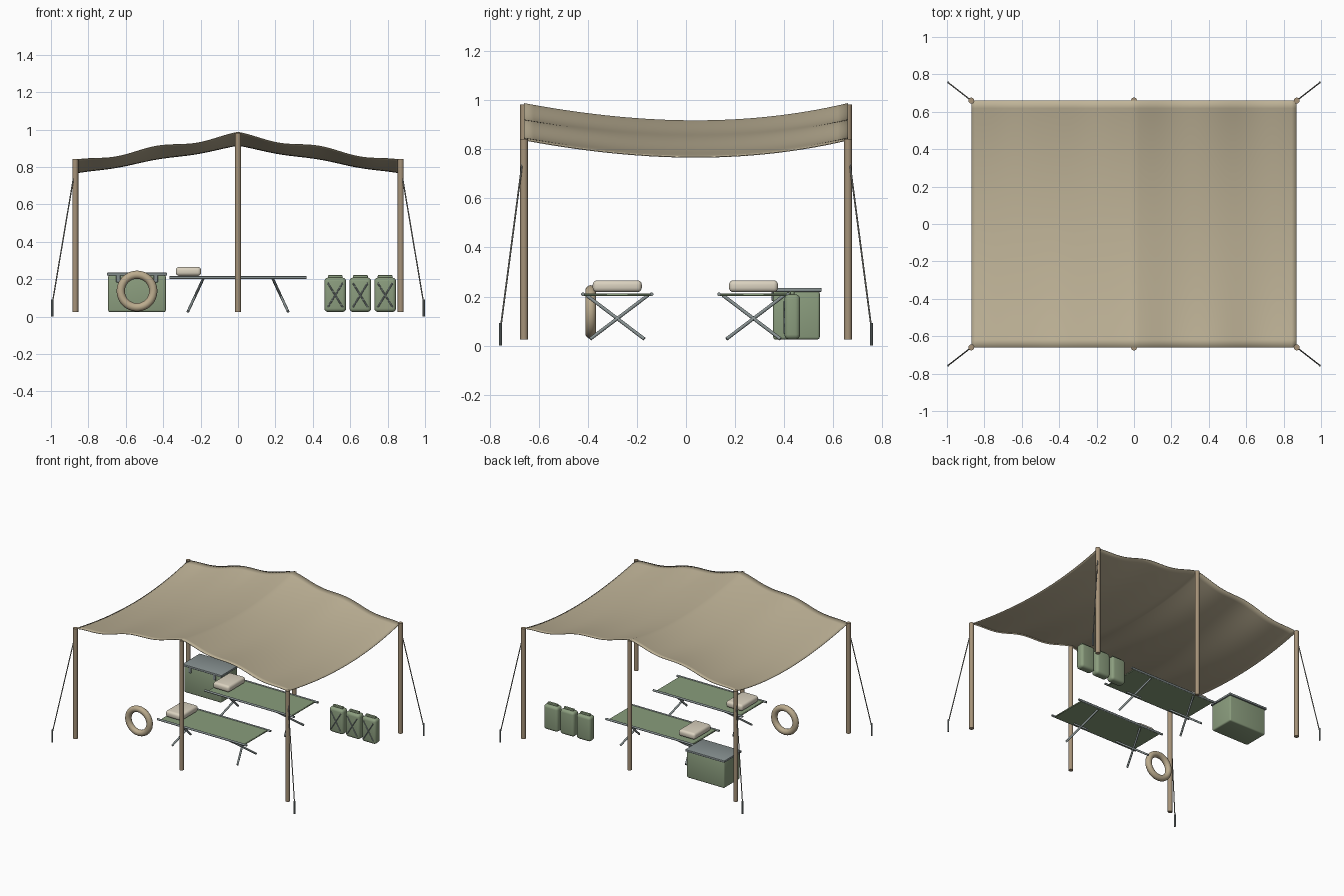
import bpy, bmesh, math
from mathutils import Vector

if "Cube" in bpy.data.objects:
    bpy.data.objects.remove(bpy.data.objects["Cube"])


def material(name, rgb):
    m = bpy.data.materials.new(name)
    m.diffuse_color = (*rgb, 1)
    m.use_nodes = True
    m.node_tree.nodes["Principled BSDF"].inputs["Base Color"].default_value = m.diffuse_color
    return m


CANVAS = material("tan_canvas", (0.52, 0.45, 0.31))
WOOD = material("brown_wood", (0.38, 0.29, 0.19))
GREEN = material("olive_paint", (0.26, 0.34, 0.21))
FABRIC = material("cot_fabric", (0.25, 0.34, 0.20))
METAL = material("dark_metal", (0.24, 0.28, 0.28))
LINEN = material("pale_linen", (0.70, 0.64, 0.52))
ROPE = material("grey_rope", (0.30, 0.30, 0.27))
TIRE = material("tan_rubber", (0.50, 0.41, 0.27))


def finish(obj, name, mat, smooth=True):
    obj.name = name
    obj.data.materials.append(mat)
    if smooth:
        bpy.ops.object.select_all(action='DESELECT')
        obj.select_set(True)
        bpy.context.view_layer.objects.active = obj
        bpy.ops.object.shade_smooth_by_angle(angle=math.radians(40))
    return obj


def box(name, center, size, mat, bevel=0.0, segments=3):
    bm = bmesh.new()
    bmesh.ops.create_cube(bm, size=1)
    bmesh.ops.scale(bm, vec=size, verts=bm.verts)
    if bevel:
        bmesh.ops.bevel(bm, geom=bm.edges[:], offset=bevel, segments=segments,
                        profile=0.5, affect='EDGES')
    me = bpy.data.meshes.new(name)
    bm.to_mesh(me)
    bm.free()
    obj = bpy.data.objects.new(name, me)
    bpy.context.collection.objects.link(obj)
    obj.location = center
    return finish(obj, name, mat, bevel > 0)


def rod(name, a, b, radius, mat, sides=12):
    a, b = Vector(a), Vector(b)
    d = b - a
    bpy.ops.mesh.primitive_cylinder_add(vertices=sides, radius=radius,
                                        depth=d.length, location=(a + b) / 2)
    obj = bpy.context.object
    obj.rotation_euler = d.to_track_quat('Z', 'Y').to_euler()
    return finish(obj, name, mat)


# Canopy: ridge along y, sagging between the end poles, rippled across x
W, D = 0.87, 0.66
bpy.ops.mesh.primitive_grid_add(x_subdivisions=64, y_subdivisions=32, size=2)
canopy = bpy.context.object
for v in canopy.data.vertices:
    x, y = v.co.x, v.co.y
    z = 0.988 - 0.148 * abs(x)
    z -= 0.020 * math.sin(2 * math.pi * abs(x)) ** 2 * (0.4 + 0.6 * y * y)
    z -= 0.070 * (1 - y * y) * (1 + 0.12 * y)
    v.co = (x * W, y * D, z)
solid = canopy.modifiers.new("thickness", 'SOLIDIFY')
solid.thickness = 0.004
finish(canopy, "canopy", CANVAS)

# Poles, guy ropes and ground stakes
for sy in (-1, 1):
    side = "front" if sy < 0 else "back"
    rod(f"{side}_ridge_pole", (0, sy * D, 0.025), (0, sy * D, 0.983), 0.016, WOOD, 16)
    for sx in (-1, 1):
        tag = f"{side}_{'left' if sx < 0 else 'right'}"
        rod(f"{tag}_pole", (sx * W, sy * D, 0.025), (sx * W, sy * D, 0.842),
            0.016, WOOD, 16)
        rod(f"{tag}_guy_rope", (sx * W, sy * D, 0.80), (sx * 0.991, sy * 0.754, 0.082),
            0.0035, ROPE, 8)
        rod(f"{tag}_stake", (sx * 0.993, sy * 0.756, 0.0), (sx * 0.993, sy * 0.756, 0.092),
            0.006, METAL, 8)


# Camp cots with crossed legs and a pillow
def cot(tag, cy):
    box(f"{tag}_cot_fabric", (0, cy, 0.207), (0.69, 0.28, 0.010), FABRIC, 0.003, 1)
    for s in (-1, 1):
        y = cy + s * 0.14
        rod(f"{tag}_cot_rail", (-0.367, y, 0.209), (0.367, y, 0.209), 0.0075, METAL)
        for t in (-1, 1):
            rod(f"{tag}_cot_leg", (s * 0.185, cy + t * 0.125, 0.205),
                (s * 0.268, cy - t * 0.110, 0.027), 0.007, METAL)
    box(f"{tag}_pillow", (-0.265, cy, 0.242), (0.135, 0.20, 0.048), LINEN, 0.018, 4)


cot("front", -0.28)
cot("back", 0.275)

# Storage crate with lid and latches
box("crate_body", (-0.54, 0.45, 0.124), (0.308, 0.19, 0.198), GREEN, 0.010)
box("crate_lid", (-0.54, 0.45, 0.227), (0.322, 0.205, 0.016), METAL, 0.004, 2)
for x in (-0.64, -0.44):
    box("crate_latch", (x, 0.353, 0.205), (0.022, 0.008, 0.045), METAL, 0.002, 1)

# Upright spare tire
bpy.ops.mesh.primitive_torus_add(major_segments=48, minor_segments=16,
                                 major_radius=0.087, minor_radius=0.022,
                                 location=(-0.54, -0.388, 0.137),
                                 rotation=(math.pi / 2, 0, 0))
finish(bpy.context.object, "spare_tire", TIRE)

# Three fuel cans with crossed ribs on the front
for x in (0.52, 0.654, 0.787):
    box("fuel_can", (x, 0.433, 0.117), (0.116, 0.064, 0.184), GREEN, 0.020, 4)
    box("fuel_can_handle", (x, 0.433, 0.214), (0.080, 0.018, 0.016), GREEN, 0.004, 2)
    for s in (-1, 1):
        rod("fuel_can_rib", (x - s * 0.040, 0.401, 0.050), (x + s * 0.040, 0.401, 0.180),
            0.004, METAL, 8)
